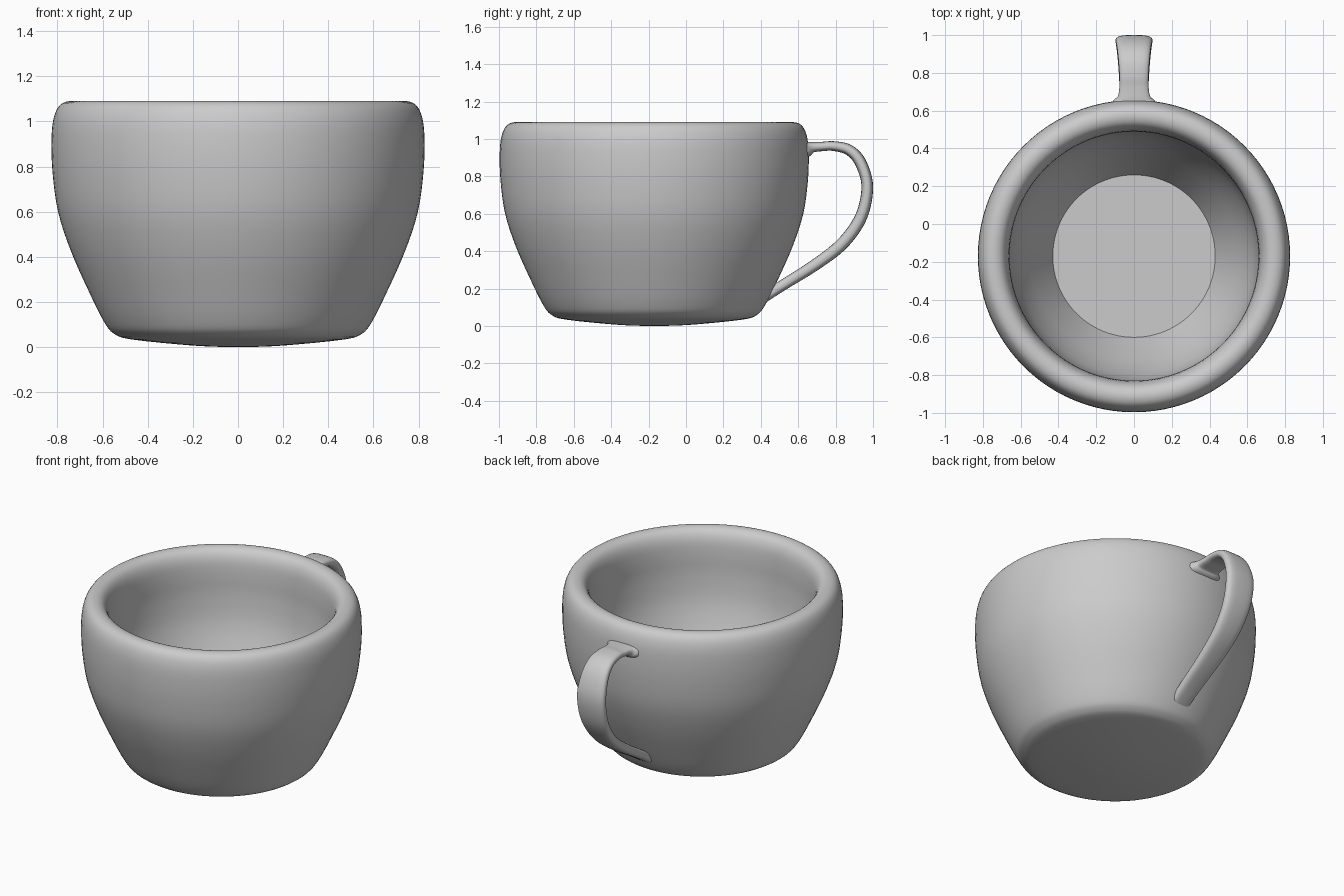
import bpy, bmesh, math
from mathutils import Vector

if "Cube" in bpy.data.objects:
    bpy.data.objects.remove(bpy.data.objects["Cube"], do_unlink=True)

CUP_Y = -0.17

glaze = bpy.data.materials.new("grey glaze")
glaze.use_nodes = True
GREY = (0.6, 0.6, 0.6, 1)
glaze.diffuse_color = GREY
glaze.node_tree.nodes["Principled BSDF"].inputs["Base Color"].default_value = GREY


def spline(points, steps):
    """Sample a smooth curve through points of any dimension."""
    pts = [points[0]] + list(points) + [points[-1]]
    out = []
    for a, b, c, d in zip(pts, pts[1:], pts[2:], pts[3:]):
        for k in range(steps):
            t = k / steps
            out.append([0.5 * (2*q + (r - p)*t + (2*p - 5*q + 4*r - s)*t*t
                               + (3*q - p - 3*r + s)*t**3)
                        for p, q, r, s in zip(a, b, c, d)])
    return out + [list(points[-1])]


def loft(name, rings, closed_ends):
    """Join equal closed rings of points into a smooth surface."""
    bm = bmesh.new()
    loops = [[bm.verts.new(p) for p in ring] for ring in rings]
    n = len(loops[0])
    for a, b in zip(loops, loops[1:]):
        for i in range(n):
            j = (i + 1) % n
            bm.faces.new((a[i], a[j], b[j], b[i]))
    if closed_ends:
        bm.faces.new(loops[0])
        bm.faces.new(loops[-1])
    bmesh.ops.recalc_face_normals(bm, faces=bm.faces)
    mesh = bpy.data.meshes.new(name)
    bm.to_mesh(mesh)
    bm.free()
    mesh.materials.append(glaze)
    obj = bpy.data.objects.new(name, mesh)
    bpy.context.collection.objects.link(obj)
    bpy.ops.object.select_all(action='DESELECT')
    obj.select_set(True)
    bpy.context.view_layer.objects.active = obj
    bpy.ops.object.shade_smooth_by_angle(angle=math.radians(40))
    return obj


# Cup: outer wall, rolled rim and inner wall as (radius, height)
wall = spline([(0.02, 0), (0.2, 0.007), (0.47, 0.034), (0.55, 0.06), (0.595, 0.115),
               (0.66, 0.245), (0.74, 0.425), (0.797, 0.6), (0.822, 0.78),
               (0.826, 0.93), (0.815, 1.02), (0.788, 1.073), (0.743, 1.09),
               (0.698, 1.073), (0.67, 1.02), (0.66, 0.93), (0.657, 0.8),
               (0.637, 0.64), (0.585, 0.48), (0.51, 0.32), (0.43, 0.165)], 4)
profile = wall + [[0.2, 0.165], [0.02, 0.165]]
SIDES = 96
angles = [2 * math.pi * i / SIDES for i in range(SIDES)]
loft("cup_body", [[(r * math.cos(a), CUP_Y + r * math.sin(a), z) for a in angles]
                  for r, z in profile], True)

# Handle: (y, z, half width, half thickness) along a flattened strap
stations = spline([(0.6, 0.945, 0.125, 0.055), (0.645, 0.946, 0.115, 0.043),
                   (0.675, 0.956, 0.086, 0.029), (0.73, 0.96, 0.077, 0.025),
                   (0.79, 0.962, 0.077, 0.026), (0.87, 0.942, 0.083, 0.029),
                   (0.93, 0.88, 0.09, 0.031), (0.968, 0.765, 0.098, 0.031),
                   (0.955, 0.64, 0.096, 0.032), (0.91, 0.535, 0.09, 0.033),
                   (0.82, 0.425, 0.082, 0.033), (0.68, 0.32, 0.074, 0.031),
                   (0.52, 0.22, 0.067, 0.029), (0.38, 0.13, 0.062, 0.029)], 5)


def power(v, e):
    return math.copysign(abs(v) ** e, v)


rings = []
section = [2 * math.pi * i / 28 for i in range(28)]
for i, (y, z, w, t) in enumerate(stations):
    p, q = stations[max(i - 1, 0)], stations[min(i + 1, len(stations) - 1)]
    along = Vector((0, q[0] - p[0], q[1] - p[1])).normalized()
    out = Vector((0, -along.z, along.y))
    rings.append([Vector((w * power(math.cos(a), 0.6), y, z))
                  + out * t * power(math.sin(a), 0.75) for a in section])
loft("handle", rings, True)
